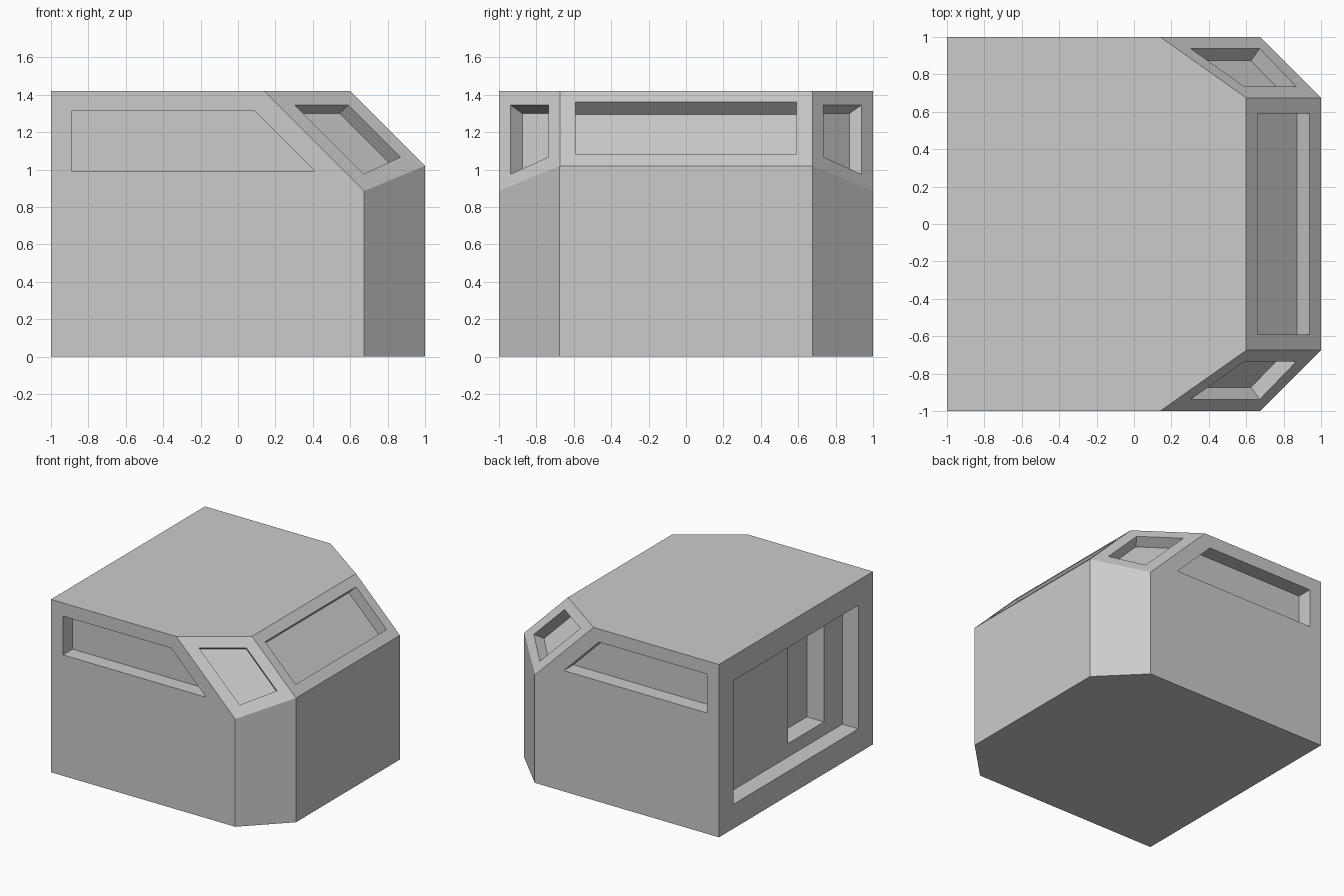
import bpy, bmesh
from mathutils import Vector

if "Cube" in bpy.data.objects:
    bpy.data.objects.remove(bpy.data.objects["Cube"])

TOP = 1.42


def prism(name, outline, offset_a, offset_b):
    """Solid between two shifted copies of a planar outline."""
    bm = bmesh.new()
    a = [bm.verts.new(Vector(p) + offset_a) for p in outline]
    b = [bm.verts.new(Vector(p) + offset_b) for p in outline]
    n = len(a)
    bm.faces.new(a)
    bm.faces.new(b[::-1])
    for i in range(n):
        j = (i + 1) % n
        bm.faces.new((a[i], b[i], b[j], a[j]))
    bmesh.ops.recalc_face_normals(bm, faces=bm.faces)
    mesh = bpy.data.meshes.new(name)
    bm.to_mesh(mesh)
    bm.free()
    obj = bpy.data.objects.new(name, mesh)
    bpy.context.collection.objects.link(obj)
    return obj


def slice_off(obj, point, normal):
    """Cut away everything beyond a plane and cap the opening."""
    bm = bmesh.new()
    bm.from_mesh(obj.data)
    geom = bm.verts[:] + bm.edges[:] + bm.faces[:]
    bmesh.ops.bisect_plane(bm, geom=geom, dist=1e-5, plane_co=point,
                           plane_no=normal, clear_outer=True)
    bmesh.ops.holes_fill(bm, edges=[e for e in bm.edges if e.is_boundary])
    bmesh.ops.recalc_face_normals(bm, faces=bm.faces)
    bm.to_mesh(obj.data)
    bm.free()


def recess(obj, outline, outward, depth):
    """Sink a panel of the given outline into the body."""
    outward = Vector(outward).normalized()
    cutter = prism("recess_cutter", outline, outward * 0.05, -outward * depth)
    cutter.hide_render = True
    mod = obj.modifiers.new("recess", 'BOOLEAN')
    mod.operation = 'DIFFERENCE'
    mod.solver = 'EXACT'
    mod.object = cutter
    bpy.context.view_layer.objects.active = obj
    bpy.ops.object.modifier_apply(modifier=mod.name)
    bpy.data.objects.remove(cutter)


# Cabin body: plan with chamfered nose corners, sloped along the top
plan = [(-1, -1, 0), (0.675, -1, 0), (1, -0.675, 0),
        (1, 0.675, 0), (0.675, 1, 0), (-1, 1, 0)]
body = prism("cabin_body", plan, Vector((0, 0, 0)), Vector((0, 0, TOP)))
slice_off(body, (1, 0, 1.02), (1, 0, 1))
for s in (-1, 1):
    slice_off(body, (1, s * 0.675, 1.02), (1, s * 1.415, 1))

# Windscreen in the sloped nose
recess(body, [(0.66, -0.59, 1.36), (0.937, -0.59, 1.083),
              (0.937, 0.59, 1.083), (0.66, 0.59, 1.36)], (1, 0, 1), 0.092)

for s in (-1, 1):
    # Corner window, points projected on the corner slope
    corner = [(x, s * y, 2.02 - 1.415 * (y - 0.675) - x) for x, y in
              ((0.303, 0.938), (0.672, 0.938), (0.868, 0.735), (0.59, 0.735))]
    recess(body, corner, (1, s * 1.415, 1), 0.092)
    # Long side window
    side = [(x, s, z) for x, z in
            ((-0.89, 0.993), (0.41, 0.993), (0.092, 1.312), (-0.89, 1.312))]
    recess(body, side, (0, s, 0), 0.125)


# Rear recess with a deeper doorway offset to one side
def rear(x, y0, y1, z0, z1):
    return [(x, y0, z0), (x, y1, z0), (x, y1, z1), (x, y0, z1)]


recess(body, rear(-1, -0.81, 0.81, 0.2, 1.215), (-1, 0, 0), 0.145)
recess(body, rear(-0.855, -0.57, -0.105, 0.31, 1.105), (-1, 0, 0), 0.155)
